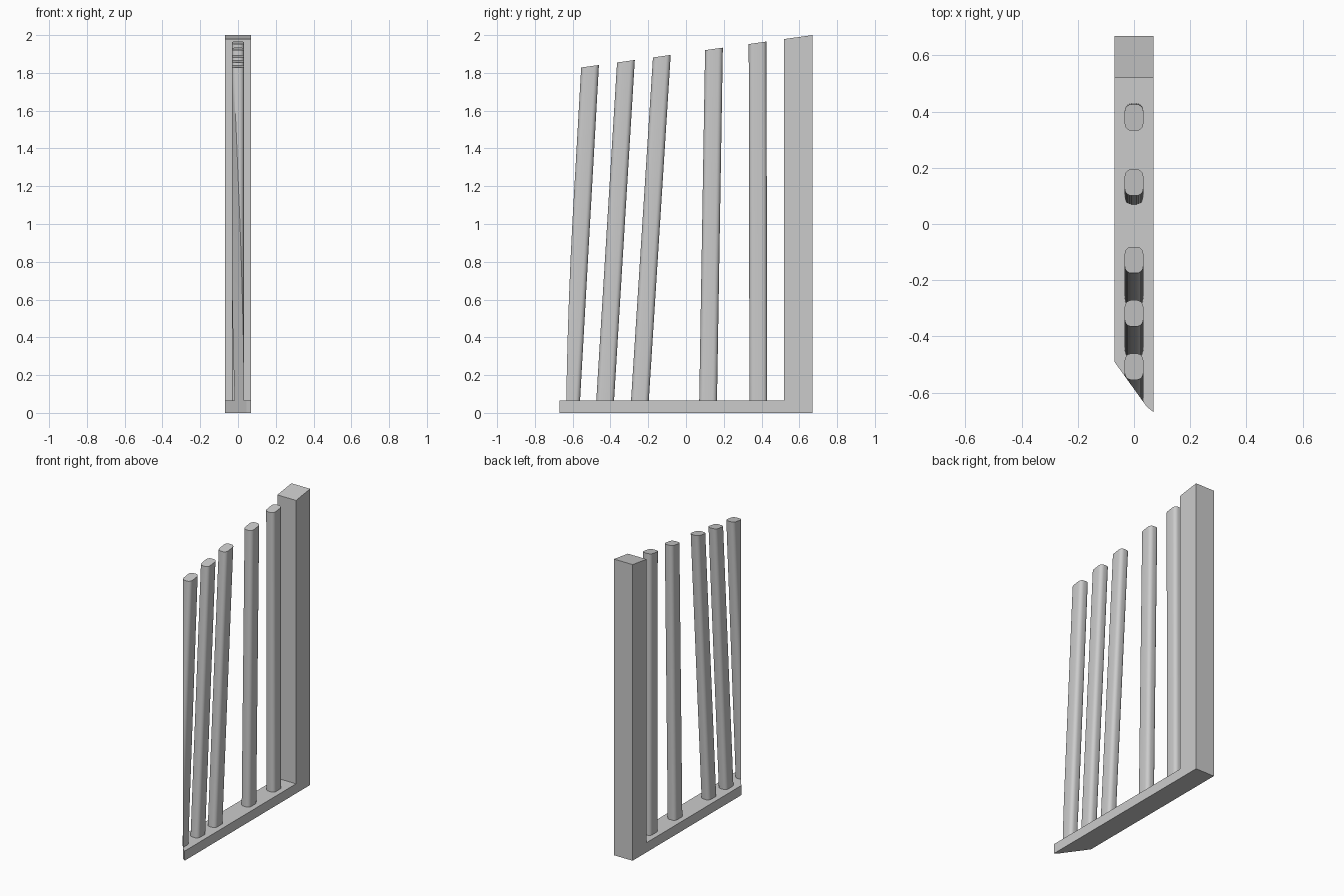
import bpy, bmesh, math
from mathutils import Vector

if "Cube" in bpy.data.objects:
    bpy.data.objects.remove(bpy.data.objects["Cube"])

BASE_TOP = 0.065
MITRE_POINT, MITRE_NORMAL = Vector((-0.07, -0.49, 0)), Vector((-0.16, -0.115, 0))
NIB_POINT, NIB_NORMAL = Vector((0.07, -0.67, 0)), Vector((-0.02, -0.025, 0))


def top_z(y):
    # common sloping line along all the tops
    return 2.0 + 0.14 * (y - 0.67)


def cut(bm, point, normal):
    geom = bm.verts[:] + bm.edges[:] + bm.faces[:]
    bmesh.ops.bisect_plane(bm, geom=geom, plane_co=point, plane_no=normal,
                           clear_outer=True, dist=1e-5)
    open_edges = [e for e in bm.edges if e.is_boundary]
    if open_edges:
        bmesh.ops.holes_fill(bm, edges=open_edges, sides=0)


def loft(bm, a, b):
    va, vb = [bm.verts.new(p) for p in a], [bm.verts.new(p) for p in b]
    bm.faces.new(va)
    bm.faces.new(vb)
    for i in range(len(va)):
        j = (i + 1) % len(va)
        bm.faces.new((va[i], va[j], vb[j], vb[i]))


def finish(bm, name, smooth=False):
    bmesh.ops.recalc_face_normals(bm, faces=bm.faces[:])
    mesh = bpy.data.meshes.new(name)
    bm.to_mesh(mesh)
    bm.free()
    obj = bpy.data.objects.new(name, mesh)
    bpy.context.collection.objects.link(obj)
    if smooth:
        bpy.ops.object.select_all(action='DESELECT')
        obj.select_set(True)
        bpy.context.view_layer.objects.active = obj
        bpy.ops.object.shade_smooth_by_angle(angle=math.radians(35))
    return obj


# L-shaped frame: bottom rail and end post, with the mitred front end
profile = [(-0.67, 0), (0.67, 0), (0.67, top_z(0.67)), (0.52, top_z(0.52)),
           (0.52, BASE_TOP), (-0.67, BASE_TOP)]
bm = bmesh.new()
loft(bm, [(-0.07, y, z) for y, z in profile], [(0.07, y, z) for y, z in profile])
cut(bm, MITRE_POINT, MITRE_NORMAL)
cut(bm, NIB_POINT, NIB_NORMAL)
finish(bm, "rail_and_post")

# Rounded rectangular section shared by the bars
HALF_X, HALF_Y, RADIUS, STEPS = 0.033, 0.047, 0.024, 5
section = []
for k, (sx, sy) in enumerate([(1, 1), (-1, 1), (-1, -1), (1, -1)]):
    for i in range(STEPS + 1):
        a = math.pi / 2 * (k + i / STEPS)
        section.append((sx * (HALF_X - RADIUS) + RADIUS * math.cos(a),
                        sy * (HALF_Y - RADIUS) + RADIUS * math.sin(a)))

# Leaning bars: bottom centre y, top centre y
for n, (y0, y1) in enumerate([(-0.608, -0.508), (-0.428, -0.318), (-0.244, -0.128),
                              (0.117, 0.148), (0.383, 0.379)], 1):
    bm = bmesh.new()
    loft(bm, [(x, y0 + y, BASE_TOP) for x, y in section],
         [(x, y1 + y, top_z(y1 + y)) for x, y in section])
    if n == 1:
        cut(bm, MITRE_POINT, MITRE_NORMAL)  # trimmed flush with the mitre
    finish(bm, f"bar_{n}", smooth=True)
